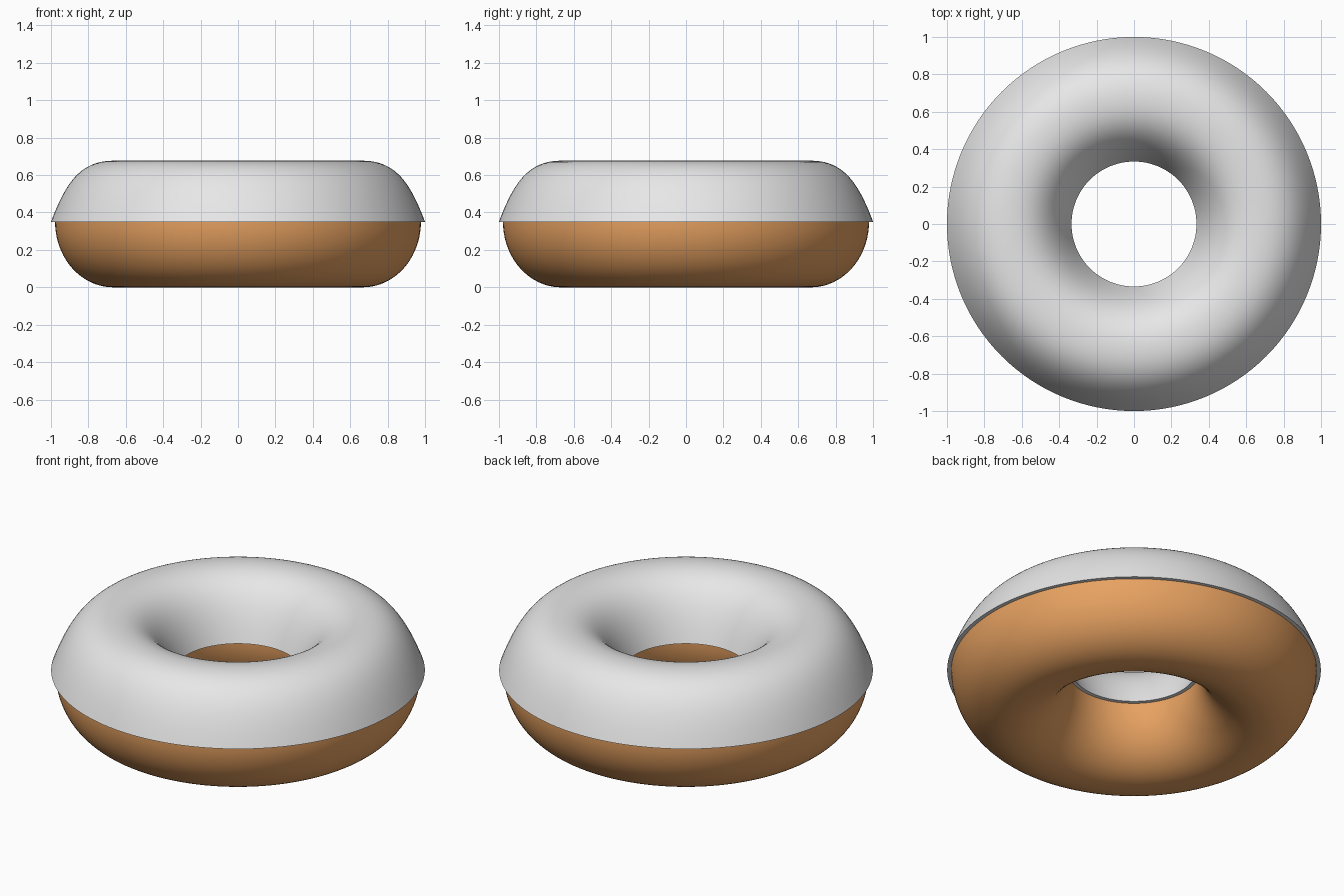
import bpy, bmesh, math

if "Cube" in bpy.data.objects:
    bpy.data.objects.remove(bpy.data.objects["Cube"])

RING = 0.667      # radius of the ring's centre line
MID = 0.35        # height where dough meets icing
SEG = 128


def material(name, rgb):
    m = bpy.data.materials.new(name)
    m.diffuse_color = (*rgb, 1.0)
    m.use_nodes = True
    m.node_tree.nodes["Principled BSDF"].inputs["Base Color"].default_value = m.diffuse_color
    return m


def lathe(name, profile, mat, closed):
    """Revolve a (radial offset, height) profile around z."""
    bm = bmesh.new()
    rings = []
    for i in range(SEG):
        a = 2 * math.pi * i / SEG
        rings.append([bm.verts.new(((RING + u) * math.cos(a), (RING + u) * math.sin(a), z))
                      for u, z in profile])
    n = len(profile)
    for i in range(SEG):
        r, s = rings[i], rings[(i + 1) % SEG]
        for j in range(n if closed else n - 1):
            k = (j + 1) % n
            bm.faces.new((r[j], s[j], s[k], r[k]))
    bmesh.ops.recalc_face_normals(bm, faces=bm.faces)
    me = bpy.data.meshes.new(name)
    bm.to_mesh(me)
    bm.free()
    me.materials.append(mat)
    ob = bpy.data.objects.new(name, me)
    bpy.context.collection.objects.link(ob)
    bpy.ops.object.select_all(action='DESELECT')
    ob.select_set(True)
    bpy.context.view_layer.objects.active = ob
    bpy.ops.object.shade_smooth_by_angle(angle=math.radians(40))
    return ob


def bezier(p, t):
    w = ((1 - t) ** 3, 3 * t * (1 - t) ** 2, 3 * t * t * (1 - t), t ** 3)
    return tuple(sum(w[i] * p[i][c] for i in range(4)) for c in range(2))


# Dough: rounded lower half of the ring
dough = [(0.311 * math.cos(math.pi * i / 40), MID - 0.35 * math.sin(math.pi * i / 40))
         for i in range(41)]
lathe("dough", dough, material("golden dough", (0.80, 0.36, 0.12)), True)

# Icing: domed cap that flares out to a thin overhanging lip
ctrl = [(0.333, MID), (0.258, 0.55), (0.18, 0.677), (0.0, 0.677)]
half = [bezier(ctrl, i / 20) for i in range(21)]
icing = half + [(-u, z) for u, z in reversed(half[:-1])]
lathe("icing", icing, material("white icing", (0.80, 0.80, 0.80)), True)
